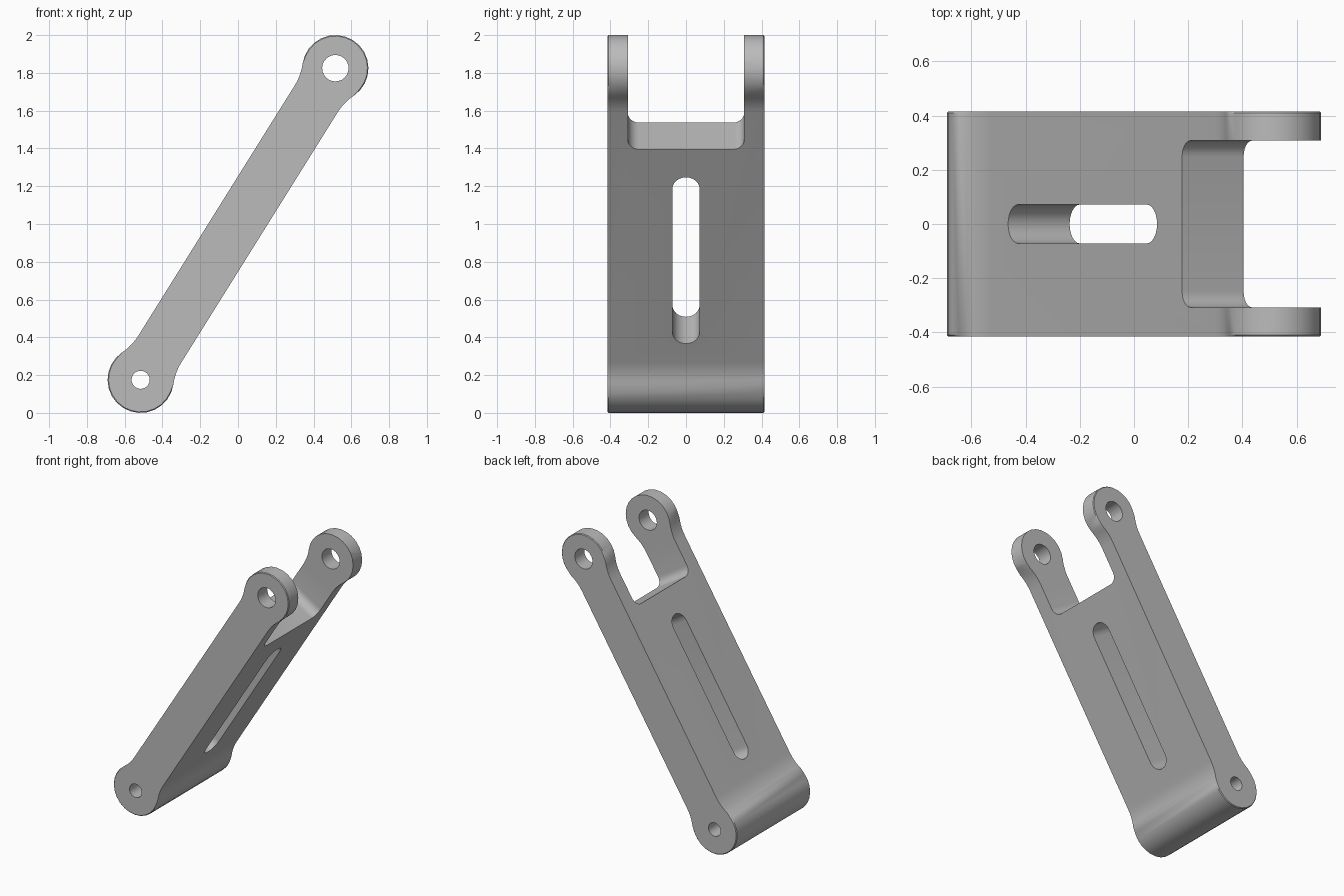
import bpy, bmesh, math
from mathutils import Matrix, Vector

cube = bpy.data.objects.get("Cube")
if cube:
    bpy.data.objects.remove(cube, do_unlink=True)

HALF = 0.9727     # half distance between pivot centres
R = 0.175         # boss radius
T = 0.134         # half thickness of the arm
W = 0.415         # half width
FILLET = 0.3      # radius blending boss into arm


def arc(cx, cy, r, a0, a1, n):
    return [(cx + r * math.cos(a0 + (a1 - a0) * i / n),
             cy + r * math.sin(a0 + (a1 - a0) * i / n)) for i in range(n + 1)]


def prism(name, points, place, depth, bevel=0):
    """Extrude a 2D outline by +-depth, with place mapping (a, b, d) to 3D."""
    bm = bmesh.new()
    caps = [[bm.verts.new(place(a, b, d)) for a, b in points] for d in (-depth, depth)]
    for cap in caps:
        bm.faces.new(cap)
    rim = list(bm.edges)
    n = len(points)
    for i in range(n):
        j = (i + 1) % n
        bm.faces.new((caps[0][i], caps[0][j], caps[1][j], caps[1][i]))
    if bevel:
        bmesh.ops.bevel(bm, geom=rim, offset=bevel, segments=1, affect='EDGES')
    bmesh.ops.recalc_face_normals(bm, faces=bm.faces)
    mesh = bpy.data.meshes.new(name)
    bm.to_mesh(mesh)
    bm.free()
    obj = bpy.data.objects.new(name, mesh)
    bpy.context.collection.objects.link(obj)
    return obj


def across(a, b, d):      # outline in the side plane, extruded across the width
    return (a, d, b)


def through(a, b, d):     # outline on the broad face, extruded through the thickness
    return (a, b, d)


# Side outline: a quarter of the bone shape, then mirrored
reach = math.sqrt((R + FILLET) ** 2 - (T + FILLET) ** 2)
touch = math.atan2(T + FILLET, -reach)
quarter = arc(HALF, 0, R, 0, touch, 8)
quarter += arc(HALF - reach, T + FILLET, FILLET, touch - math.pi, -math.pi / 2, 5)[1:]
half = quarter + [(-x, y) for x, y in reversed(quarter)]
outline = half + [(x, -y) for x, y in reversed(half[1:-1])]
arm = prism("link_arm", outline, across, W, 0.005)

# Pivot holes
cutters = [prism("pivot_hole_cutter", arc(end * HALF, 0, r, 0, math.tau, 24)[:-1], across, 1)
           for end, r in ((-1, 0.048), (1, 0.07))]

# Long rounded slot
S = 0.072
slot = arc(0.375 - S, 0, S, -math.pi / 2, math.pi / 2, 12)
slot += arc(-0.663 + S, 0, S, math.pi / 2, 1.5 * math.pi, 12)
cutters.append(prism("slot_cutter", slot, through, 1))

# Fork opening with rounded inner corners
F, C, base = 0.308, 0.06, 0.549
fork = [(2, -F), (2, F)]
fork += arc(base + C, F - C, C, math.pi / 2, math.pi, 6)
fork += arc(base + C, C - F, C, math.pi, 1.5 * math.pi, 6)
cutters.append(prism("fork_cutter", fork, through, 1))

# Cut the openings
bpy.context.view_layer.objects.active = arm
for cutter in cutters:
    cutter.hide_render = True
    mod = arm.modifiers.new("cut", 'BOOLEAN')
    mod.operation = 'DIFFERENCE'
    mod.solver = 'EXACT'
    mod.object = cutter
    bpy.ops.object.modifier_apply(modifier=mod.name)
    bpy.data.objects.remove(cutter, do_unlink=True)

# Lean the arm into place
u = Vector((0.53, 0, 0.848)).normalized()
v = u.cross(Vector((0, 1, 0)))
lean = Matrix((u, (0, 1, 0), v)).transposed().to_4x4()
arm.data.transform(Matrix.Translation((0, 0, 1)) @ lean)

# Grey metal
grey = bpy.data.materials.new("grey_metal")
grey.use_nodes = True
colour = (0.5, 0.5, 0.5, 1)
grey.diffuse_color = colour
grey.node_tree.nodes["Principled BSDF"].inputs["Base Color"].default_value = colour
arm.data.materials.clear()
arm.data.materials.append(grey)

for obj in bpy.context.selected_objects:
    obj.select_set(False)
arm.select_set(True)
bpy.ops.object.shade_smooth_by_angle(angle=math.radians(35))
